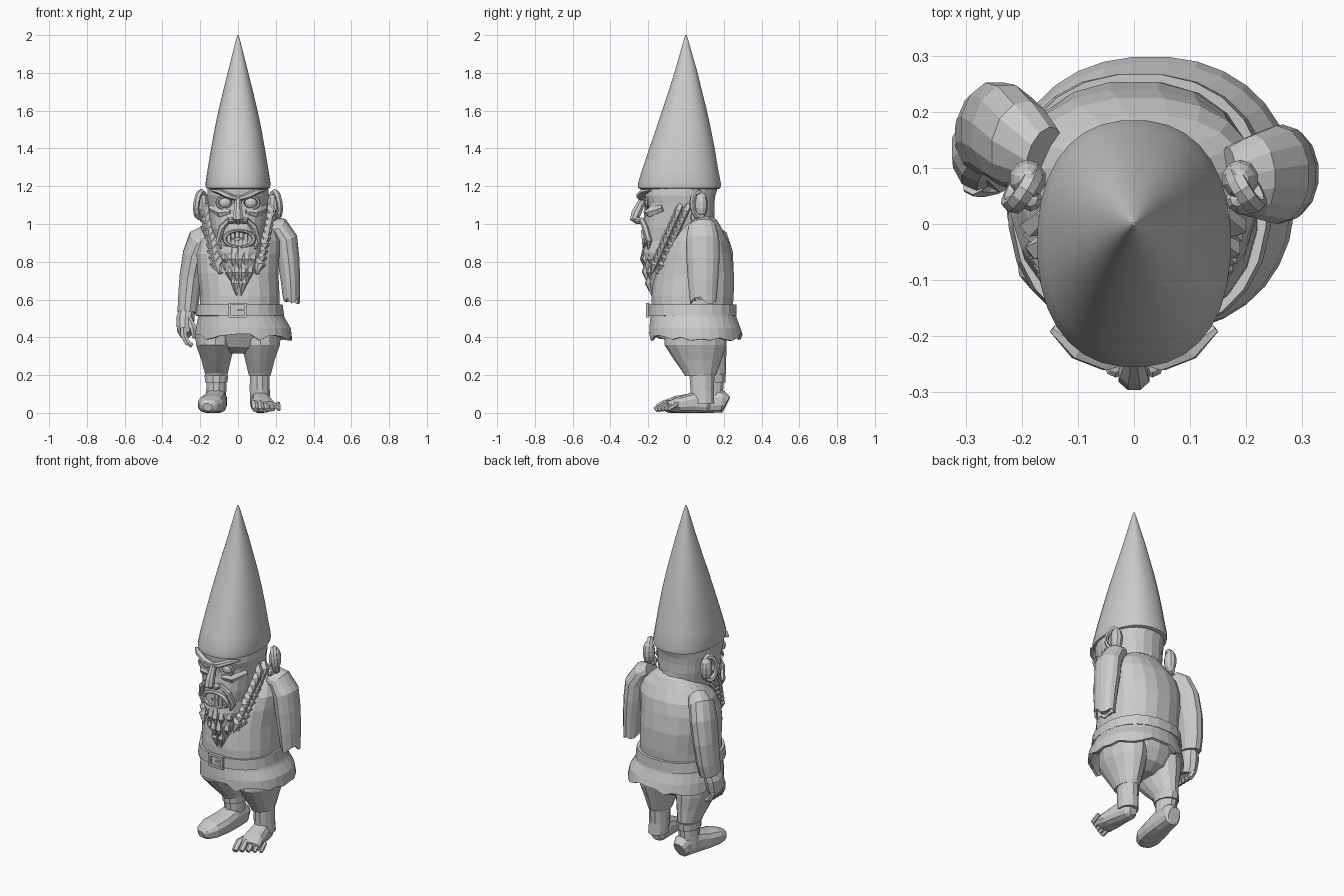
import bpy, bmesh, math, random
from mathutils import Vector

random.seed(4)


def tube(name, pts, n=10, p=2.0, caps=(True, True), jag=0.0, level=False, axis=(1, 0, 0)):
    """Loft rings (x, y, z, rx, ry); level keeps the rings horizontal."""
    bm = bmesh.new()
    rings = []
    for i, q in enumerate(pts):
        c = Vector(q[:3])
        a = Vector(pts[max(i - 1, 0)][:3])
        b = Vector(pts[min(i + 1, len(pts) - 1)][:3])
        t = Vector((0, 0, 1)) if level else (b - a).normalized()
        u = Vector(axis)
        u = (u - t * u.dot(t)).normalized()
        v = t.cross(u)
        ring = []
        for k in range(n):
            w = 2 * math.pi * (k + 0.5) / n
            cs, sn = math.cos(w), math.sin(w)
            co = c + u * math.copysign(abs(cs) ** (2 / p), cs) * q[3] \
                + v * math.copysign(abs(sn) ** (2 / p), sn) * q[4]
            if jag and i == len(pts) - 1:
                co.z += random.uniform(-jag, jag)
            co.z = max(co.z, 0)
            ring.append(bm.verts.new(co))
        rings.append(ring)
    for r, s in zip(rings, rings[1:]):
        for k in range(n):
            bm.faces.new((r[k], r[(k + 1) % n], s[(k + 1) % n], s[k]))
    if caps[0]:
        bm.faces.new(rings[0])
    if caps[1]:
        bm.faces.new(rings[-1])
    bmesh.ops.recalc_face_normals(bm, faces=bm.faces)
    me = bpy.data.meshes.new(name)
    bm.to_mesh(me)
    bm.free()
    ob = bpy.data.objects.new(name, me)
    bpy.context.collection.objects.link(ob)
    return ob


def ball(name, loc, scale, seg=10, rings=7):
    bpy.ops.mesh.primitive_uv_sphere_add(segments=seg, ring_count=rings, radius=1, location=loc)
    ob = bpy.context.object
    ob.name, ob.scale = name, scale
    return ob


def hoop(name, loc, rot, scale, minor=0.2, seg=14, mseg=6):
    bpy.ops.mesh.primitive_torus_add(major_radius=1, minor_radius=minor, major_segments=seg,
                                     minor_segments=mseg, location=loc, rotation=rot)
    ob = bpy.context.object
    ob.name, ob.scale = name, scale
    return ob


def box(name, loc, size):
    bpy.ops.mesh.primitive_cube_add(size=1, location=loc)
    ob = bpy.context.object
    ob.name, ob.scale = name, size
    return ob


def thicken(ob, t):
    m = ob.modifiers.new("thickness", 'SOLIDIFY')
    m.thickness, m.offset = t, -1


def lock(name, a, b, c, r):
    """A tapered, bent hair strand."""
    return tube(name, [(*a, r * .7, r * .7), (*b, r, r * .8), (*c, r * .1, r * .1)], 5)


# Tall pointed hat
hat = tube("hat", [(0, -.035, 1.185, .155, .205), (0, -.035, 1.19, .17, .219), (0, -.035, 1.215, .173, .221),
                   (0, -.03, 1.3, .16, .199), (0, -.021, 1.4, .143, .174), (0, -.014, 1.5, .125, .147),
                   (0, -.008, 1.6, .104, .119), (0, -.004, 1.7, .08, .09), (0, 0, 1.8, .055, .062),
                   (0, 0, 1.9, .03, .033), (0, 0, 1.97, .012, .013), (0, 0, 2, .003, .003)],
           32, 2.3, level=True)
bpy.context.view_layer.objects.active = hat
hat.select_set(True)
bpy.ops.object.shade_smooth_by_angle()

# Head with carved eye sockets and mouth
head = tube("head", [(.005, -.11, .83, .06, .09), (.005, -.085, .89, .115, .145), (0, -.045, .98, .145, .185),
                     (0, -.035, 1.06, .155, .185), (0, -.035, 1.11, .16, .185), (0, -.04, 1.15, .165, .195),
                     (0, -.035, 1.2, .16, .205)], 22, 2.3, level=True)
cutters = [ball("eye_cutter", (s * .068, -.225, 1.112), (.046, .05, .032)) for s in (-1, 1)]
cutters.append(ball("mouth_cutter", (.006, -.24, .92), (.075, .07, .043)))
for c in cutters:
    m = head.modifiers.new("carve", 'BOOLEAN')
    m.operation, m.object = 'DIFFERENCE', c
bpy.context.view_layer.objects.active = head
for m in list(head.modifiers):
    bpy.ops.object.modifier_apply(modifier=m.name)
for c in cutters:
    bpy.data.objects.remove(c)
tube("neck", [(.01, .05, .9, .12, .11), (0, .04, 1.06, .12, .11)], 14, level=True)

# Face, mirrored side by side
for s in (-1, 1):
    ball("eyeball", (s * .068, -.19, 1.112), (.034, .03, .032))
    hoop("eyelid", (s * .068, -.207, 1.112), (math.pi / 2, 0, 0), (.043, .032, .04))
    tube("eyebrow", [(s * .008, -.232, 1.135, .02, .012), (s * .05, -.24, 1.148, .025, .017),
                     (s * .10, -.222, 1.172, .023, .015), (s * .146, -.187, 1.18, .008, .005)],
         6, axis=(0, 1, 0))
    tube("cheekbone", [(s * .04, -.215, 1.065, .012, .012), (s * .09, -.192, 1.06, .028, .024),
                       (s * .14, -.12, 1.085, .02, .02)], 6, axis=(0, 0, 1))
    tube("cheek_fold", [(s * .045, -.235, 1.025, .012, .014), (s * .085, -.215, .98, .018, .018),
                        (s * .105, -.195, .91, .016, .016), (s * .09, -.2, .87, .006, .006)], 6)
    ball("nostril", (s * .033, -.25, 1.018), (.022, .026, .019), 8, 5)
    # Ears
    tilt = (0, math.pi / 2 - s * .12, s * .55)
    hoop("ear_rim", (s * .2, .065, 1.103), tilt, (.066, .04, .07), .26, 14, 6)
    ball("ear_bowl", (s * .19, .08, 1.1), (.034, .036, .07))
    ball("ear_lobe", (s * .185, .045, 1.035), (.022, .024, .028), 8, 5)

tube("nose", [(0, -.215, 1.15, .018, .02), (0, -.243, 1.1, .019, .024), (0, -.264, 1.055, .027, .028),
              (0, -.272, 1.03, .03, .028), (0, -.25, 1.008, .016, .016)], 8)
hoop("lips", (.006, -.222, .922), (math.pi / 2 + .1, 0, 0), (.078, .044, .09), .16, 16, 6)
for row, z in (("upper_tooth", .944), ("lower_tooth", .9)):
    for i in range(6):
        x = -.05 + .0225 * i
        box(row, (x, -.222 + abs(x) * .25, z - (abs(x) * .25 if z > .93 else -abs(x) * .25)),
            (.019, .02, .03))
ball("tongue", (.005, -.19, .91), (.05, .03, .02))

# Beard core with layered strands
tube("beard", [(.005, -.10, .91, .125, .12), (.005, -.13, .85, .118, .1), (.008, -.14, .77, .088, .08),
               (.01, -.15, .69, .05, .05), (.01, -.17, .6, .006, .01)], 14, level=True)
for z, w, count, y in ((.86, .1, 7, -.215), (.79, .085, 6, -.208), (.73, .055, 4, -.197), (.69, .025, 2, -.188)):
    for i in range(count):
        f = 2 * i / (count - 1) - 1
        x, yy = .007 + f * w, y + abs(f) ** 2 * .075
        lock("beard_strand", (x, yy, z + .01), (x * .95 + f * .01, yy - .012, z - .045),
             (x * .7, yy + .008, z - .12 + abs(f) * .03), .022)
for s in (-1, 1):
    for i in range(9):
        f = i / 8
        x, y, z = .158 - .055 * f, -.005 - .125 * f, 1.1 - .28 * f
        for d in (0, 1):
            lock("side_whisker", (s * (x - .012 * d), y - .045 * d + .02, z),
                 (s * (x + .022 - .01 * d), y - .04 * d, z - .035),
                 (s * (x + .024 - .03 * f), y - .04 * d - .015, z - .09), .026)

# Tunic, belt and ragged skirt
tube("tunic", [(.01, .03, .5, .215, .215), (.01, .035, .62, .212, .22), (0, .043, .74, .216, .213),
               (0, .05, .84, .222, .192), (.012, .062, .91, .212, .165), (.025, .075, .97, .175, .12),
               (.02, .07, 1.02, .12, .095), (.01, .06, 1.04, .1, .08)], 20, 2.3, level=True)
hem = tube("skirt", [(.01, .035, .56, .218, .22), (.018, .04, .5, .232, .23), (.028, .047, .45, .252, .242),
                     (.03, .052, .402, .258, .248)], 32, 2.2, (False, False), .022, True)
thicken(hem, .015)
belt = tube("belt", [(.01, .035, .515, .236, .235), (.01, .035, .575, .228, .234)], 24, 2.3, (False, False), 0, True)
thicken(belt, .02)
for dx in (-.042, .042):
    box("buckle_side", (dx - .002, -.203, .544), (.013, .02, .075))
for dz in (-.032, .032):
    box("buckle_bar", (-.002, -.203, .544 + dz), (.09, .02, .012))
box("buckle_pin", (.02, -.203, .544), (.045, .014, .01))

# Trousers and lower legs
tube("trouser_seat", [(.01, .05, .52, .2, .19), (.01, .05, .42, .215, .175), (.01, .055, .35, .16, .14),
                      (.005, .06, .315, .06, .08)], 18, level=True)
for s, y in ((-1, .125), (1, .075)):
    tube("trouser_leg", [(s * .115, .05, .43, .115, .165), (s * .12, .05, .36, .105, .165),
                         (s * .116, .5 * y + .025, .28, .08, .125), (s * .115, y, .21, .062, .088),
                         (s * .115, y, .195, .058, .08)], 14, level=True)
    tube("shin", [(s * .115, y + .01, .22, .054, .07), (s * .115, y + .01, .12, .055, .064),
                  (s * .118, y + .015, .05, .055, .062)], 12, level=True)

# Boot turned outwards
tube("boot", [(-.105, .215, .05, .035, .04), (-.107, .195, .06, .05, .06), (-.118, .1, .06, .06, .065),
              (-.13, .03, .05, .068, .055), (-.146, -.05, .044, .07, .047), (-.158, -.1, .035, .05, .035),
              (-.162, -.118, .03, .025, .02)], 12, 2.6)
tube("boot_cuff", [(-.115, .135, .16, .062, .076), (-.115, .135, .2, .064, .078)], 12, level=True)

# Bare foot with toes
tube("bare_foot", [(.112, .128, .04, .025, .03), (.113, .105, .045, .045, .045), (.12, .04, .055, .052, .056),
                   (.13, -.04, .042, .062, .042), (.14, -.1, .032, .07, .028)], 12, 2.5)
for i in range(5):
    x, r, e = .083 + .031 * i, .02 - .002 * i, -.163 + .017 * i
    tube("toe", [(x, -.05, .045, r, r), (x + .004, e + .05, .05, r, r), (x + .008, e + .02, .03, r, r),
                 (x + .01, e, .016, r * .8, r * .75)], 6)

# Whole arm with a hanging hand
tube("right_sleeve", [(-.16, .12, .95, .05, .06), (-.2, .14, .92, .065, .085), (-.228, .16, .84, .066, .092),
                      (-.25, .17, .72, .062, .086), (-.262, .165, .6, .058, .078), (-.268, .155, .53, .054, .068)], 12)
tube("right_palm", [(-.268, .15, .55, .04, .05), (-.278, .135, .5, .05, .062), (-.282, .12, .44, .044, .062),
                    (-.275, .11, .41, .03, .055)], 10)
for i in range(4):
    y = .07 + .03 * i
    tube("right_finger", [(-.288, y, .45, .02, .018), (-.287, y - .004, .41, .019, .017),
                          (-.268, y - .006, .372, .017, .016), (-.242, y - .004, .355, .012, .012)], 6)
tube("right_thumb", [(-.265, .1, .5, .022, .022), (-.238, .075, .45, .02, .02), (-.232, .07, .395, .01, .01)], 6)

# Severed arm: torn open sleeve with a stump inside
torn = tube("left_sleeve", [(.17, .08, 1.0, .045, .06), (.215, .085, .985, .055, .075), (.255, .088, .92, .062, .088),
                            (.266, .09, .82, .06, .088), (.278, .09, .7, .053, .08), (.283, .092, .59, .046, .07)],
            14, 2, (True, False), .025)
thicken(torn, .01)
tube("left_stump", [(.275, .09, .72, .04, .06), (.282, .09, .63, .033, .05), (.284, .09, .6, .016, .025)], 8)
